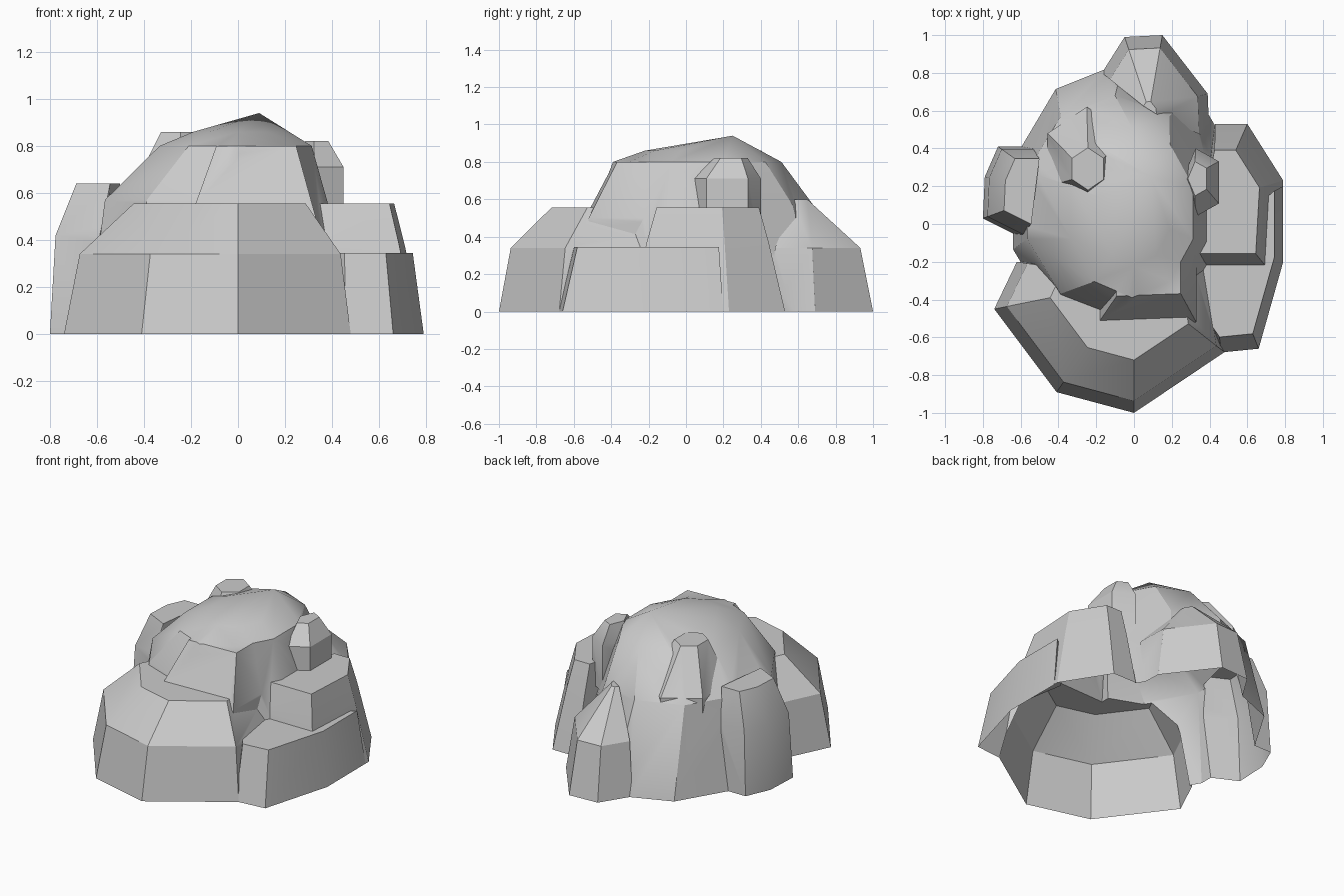
import bpy, bmesh, math

if "Cube" in bpy.data.objects:
    bpy.data.objects.remove(bpy.data.objects["Cube"])

cutters = []


def chunk(name, pts):
    """Faceted rock chunk: convex hull of stacked outlines."""
    bm = bmesh.new()
    for p in pts:
        bm.verts.new(p)
    res = bmesh.ops.convex_hull(bm, input=bm.verts)
    junk = [g for g in res["geom_interior"] if isinstance(g, bmesh.types.BMVert)]
    bmesh.ops.delete(bm, geom=junk, context='VERTS')
    bmesh.ops.recalc_face_normals(bm, faces=bm.faces)
    me = bpy.data.meshes.new(name)
    bm.to_mesh(me)
    bm.free()
    ob = bpy.data.objects.new(name, me)
    bpy.context.collection.objects.link(ob)
    return ob


def oval(cx, cy, rx, ry, n, turn=0.5):
    """Regular n-sided outline."""
    a = [math.tau * (i + turn) / n for i in range(n)]
    return [(cx + rx * math.cos(t), cy + ry * math.sin(t)) for t in a]


def tiered(name, outline, centre, low, *tiers, start=0.0):
    """Outline rising straight to start, then shrinking toward centre at each (scale, z)."""
    depth = -0.1 - 0.03 * len(cutters) if start == 0 else low
    pts = [(x, y, z) for x, y in outline for z in (start, depth)]
    for s, z in tiers:
        pts += [(centre[0] + (x - centre[0]) * s, centre[1] + (y - centre[1]) * s, z)
                for x, y in outline]
    cutters.append(chunk(name, pts))


# central dome: ovals narrowing to the summit
dome_pts = [(.09, .25, .94)]
for z, cx, cy, rx, ry in ((-.07, -.05, .1, .62, .76), (0, -.05, .1, .62, .76),
                          (.57, -.1, .1, .49, .58), (.8, -.01, .06, .34, .45),
                          (.86, 0, .06, .2, .28)):
    dome_pts += [(x, y, z) for x, y in oval(cx, cy, rx, ry, 10)]
dome = chunk("boulder", dome_pts)

# front buttress and step up to the dome
tiered("front_buttress", [(-.74, -.45), (-.41, -.89), (0, -1), (.48, -.68), (.4, -.2), (-.62, -.2)],
       (0, -.3), 0, (.91, .34), (.6, .555))
tiered("front_step", [(-.2, -.54), (.33, -.52), (.33, 0), (-.2, 0)],
       (.1, -.1), .2, (.64, .8), start=.5)

# right side: low shelf, high ledge
tiered("right_shelf", [(.46, -.68), (.66, -.66), (.79, -.2), (.79, .2), (.2, -.3)],
       (.4, 0), 0, (.88, .345))
tiered("right_ledge", [(.76, -.3), (.79, .23), (.6, .53), (.43, .53), (.25, -.3)],
       (.42, .12), 0, (.78, .38), (.66, .555))

# back spur and left block
tiered("back_spur", [(-.05, .99), (.15, 1), (.39, .69), (.4, .45), (-.17, .8)],
       (.08, .6), 0, (.83, .34), (.5, .43), (.12, .6))
tiered("left_block", [(-.8, .03), (-.79, .25), (-.72, .41), (-.54, .41), (-.6, -.07)],
       (-.4, .18), 0, (.94, .42), (.72, .64))

# small knob and shoulder near the top
tiered("right_knob", oval(.36, .22, .11, .19, 5), (.32, .26), .4, (.5, .82), start=.71)
tiered("left_shoulder", oval(-.25, .34, .24, .28, 6), (-.24, .26), .5, (.4, .86), start=.6)

# merge all chunks into one skin
for c in cutters:
    m = dome.modifiers.new("merge", 'BOOLEAN')
    m.operation, m.solver, m.object = 'UNION', 'EXACT', c
dg = bpy.context.evaluated_depsgraph_get()
merged = bpy.data.meshes.new_from_object(dome.evaluated_get(dg))
dome.modifiers.clear()
dome.data = merged
for c in cutters:
    bpy.data.objects.remove(c)

# trim at ground level, leaving the underside open
bm = bmesh.new()
bm.from_mesh(merged)
bmesh.ops.bisect_plane(bm, geom=bm.verts[:] + bm.edges[:] + bm.faces[:], dist=1e-5,
                       plane_co=(0, 0, 0), plane_no=(0, 0, 1), clear_inner=True)
bmesh.ops.remove_doubles(bm, verts=bm.verts, dist=.002)
bm.to_mesh(merged)
bm.free()

bpy.context.view_layer.objects.active = dome
dome.select_set(True)
bpy.ops.object.shade_smooth_by_angle(angle=math.radians(30))
